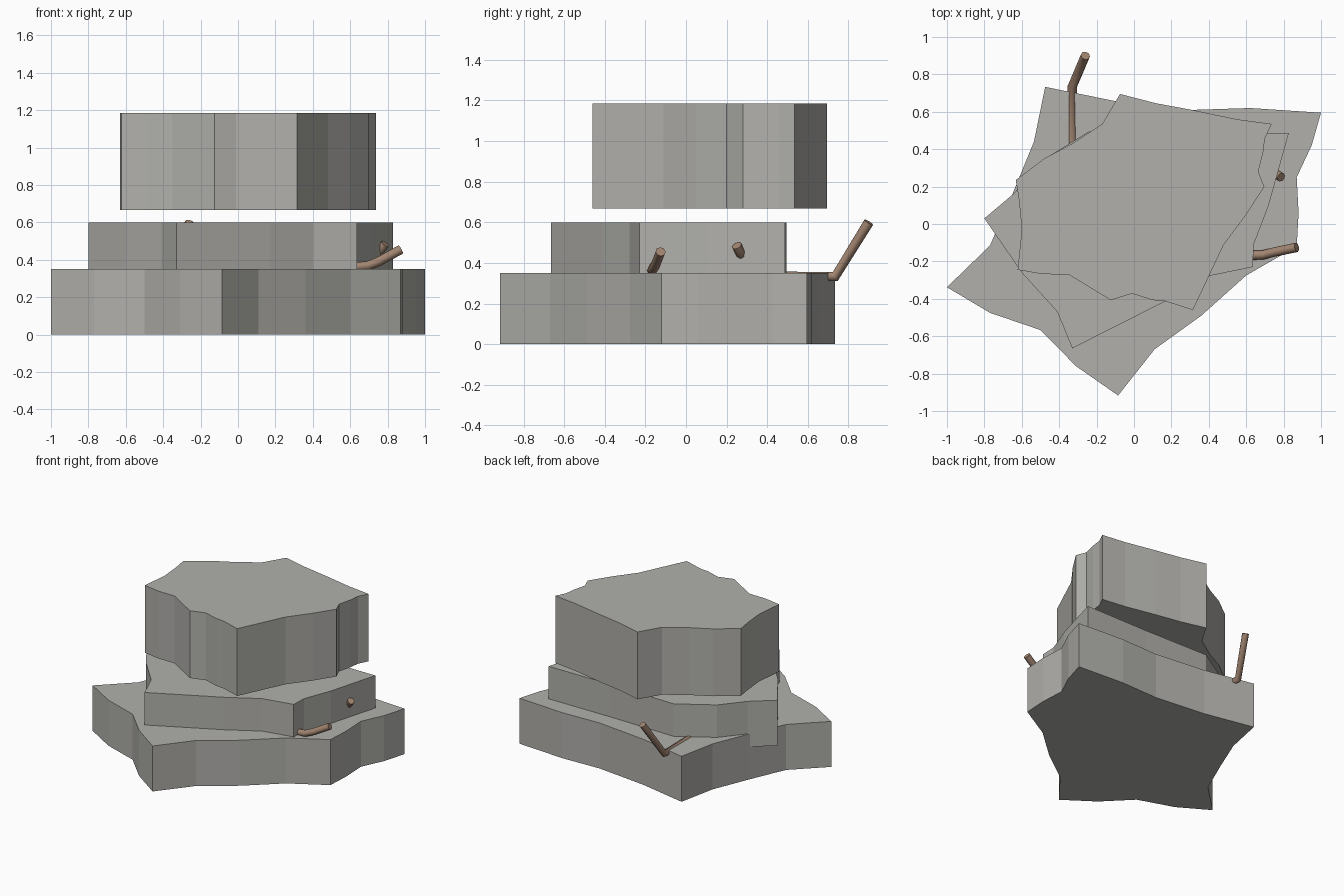
import bpy, bmesh
from math import radians

if "Cube" in bpy.data.objects:
    bpy.data.objects.remove(bpy.data.objects["Cube"])


def material(name, rgb):
    mat = bpy.data.materials.new(name)
    mat.diffuse_color = (*rgb, 1)
    mat.use_nodes = True
    mat.node_tree.nodes["Principled BSDF"].inputs["Base Color"].default_value = mat.diffuse_color
    return mat


stone = material("stone", (.44, .435, .41))
bark = material("bark", (.36, .235, .165))


def slab(name, outline, z0, z1):
    """Extrude a rough stone outline upward into a flat-faced slab."""
    bm = bmesh.new()
    face = bm.faces.new([bm.verts.new((x, y, z0)) for x, y in outline])
    top = bmesh.ops.extrude_face_region(bm, geom=[face], use_keep_orig=True)
    verts = [v for v in top["geom"] if isinstance(v, bmesh.types.BMVert)]
    bmesh.ops.translate(bm, verts=verts, vec=(0, 0, z1 - z0))
    bmesh.ops.recalc_face_normals(bm, faces=bm.faces)
    mesh = bpy.data.meshes.new(name)
    bm.to_mesh(mesh)
    bm.free()
    mesh.materials.append(stone)
    ob = bpy.data.objects.new(name, mesh)
    bpy.context.collection.objects.link(ob)


def twig(name, path, radius=0.025):
    """Bent eight-sided stick following a short path."""
    curve = bpy.data.curves.new(name, "CURVE")
    curve.dimensions = "3D"
    curve.bevel_depth = radius
    curve.bevel_resolution = 2
    curve.use_fill_caps = True
    spline = curve.splines.new("POLY")
    spline.points.add(len(path) - 1)
    for p, co in zip(spline.points, path):
        p.co = (*co, 1)
    curve.materials.append(bark)
    ob = bpy.data.objects.new(name, curve)
    bpy.context.collection.objects.link(ob)
    bpy.ops.object.select_all(action="DESELECT")
    ob.select_set(True)
    bpy.context.view_layer.objects.active = ob
    bpy.ops.object.convert(target="MESH")
    bpy.ops.object.shade_smooth_by_angle(angle=radians(50))


# Stacked stone slabs; the middle one is sunk into the bottom one
slab("bottom_stone", [
    (-1, -.338), (-.77, -.475), (-.5, -.567), (-.31, -.76), (-.085, -.917),
    (.11, -.67), (.36, -.49), (.6, -.275), (.87, -.12), (.88, .06),
    (.87, .25), (.95, .42), (1, .595), (.62, .62), (.31, .61),
    (-.09, .655), (-.475, .733), (-.535, .44), (-.65, .16), (-.77, -.115)],
    0, .35)

slab("middle_stone", [
    (-.8, .03), (-.6, -.26), (-.41, -.47), (-.33, -.665), (.17, -.412),
    (.4, -.278), (.635, -.23), (.64, -.11), (.72, .1), (.828, .487),
    (.3, .485), (-.24, .495), (-.5, .335), (-.64, .165)],
    .25, .6)

slab("top_stone", [
    (-.622, -.245), (-.49, -.268), (-.35, -.27), (-.125, -.407), (-.01, -.372),
    (.1, -.407), (.165, -.412), (.315, -.46), (.4, -.28), (.48, -.11),
    (.6, .05), (.697, .2), (.665, .28), (.69, .38), (.70, .46),
    (.737, .535), (.55, .56), (.31, .61), (.12, .645), (-.075, .695),
    (-.17, .535), (-.33, .43), (-.48, .35), (-.632, .235), (-.615, .13),
    (-.6, -.03)],
    .667, 1.185)

# Twigs poking out between the stones
twig("back_twig", [(-.33, .35, .333), (-.33, .735, .333), (-.26, .9, .6)])
twig("front_twig", [(.56, -.17, .357), (.69, -.165, .367),
                    (.75, -.15, .39), (.87, -.125, .455)])
twig("side_twig", [(.66, .3, .4), (.738, .282, .42), (.787, .25, .485)])
